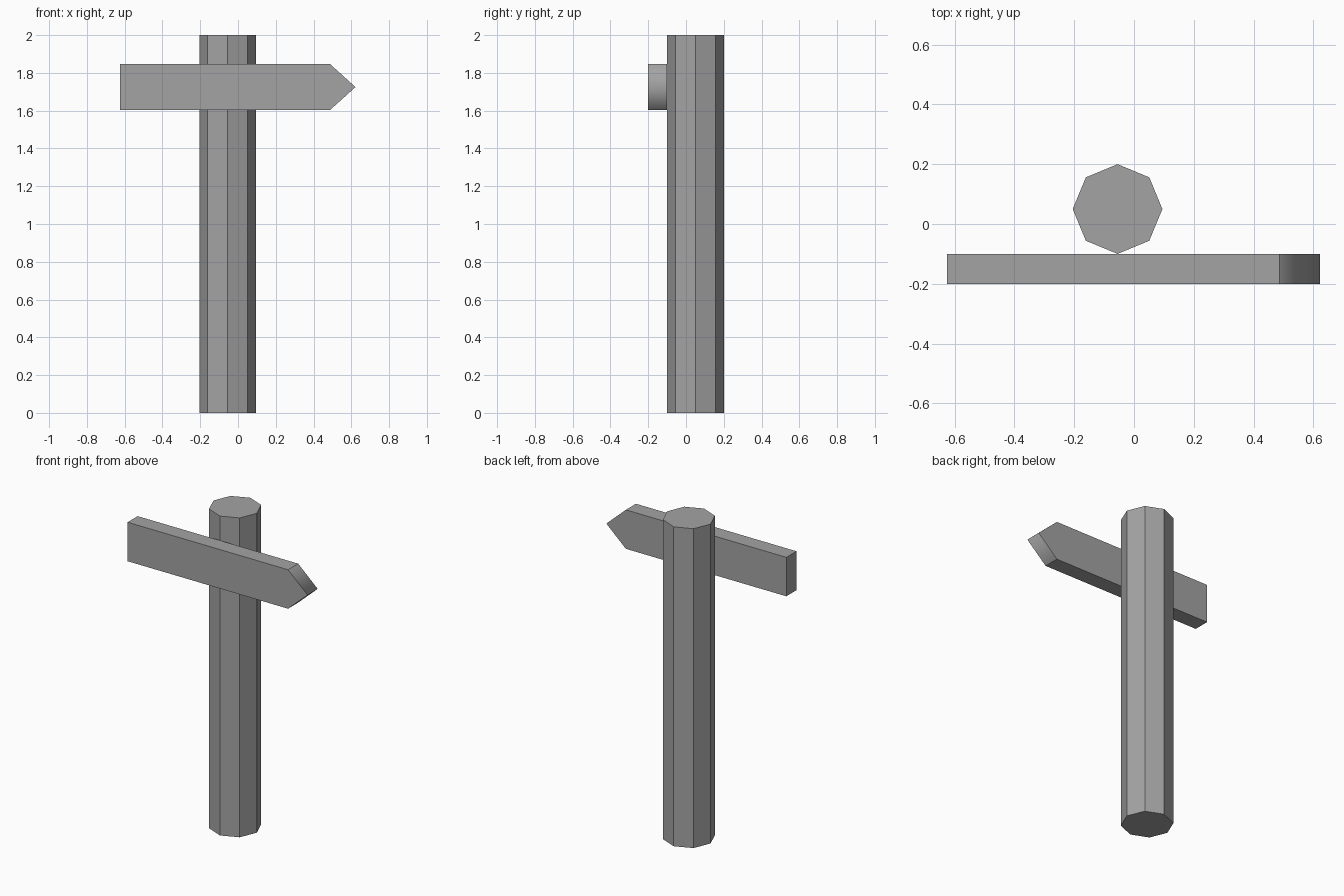
import bpy
import bmesh
from mathutils import Vector

cube = bpy.data.objects.get("Cube")
if cube:
    bpy.data.objects.remove(cube, do_unlink=True)

# One plain grey for the whole signpost
grey = bpy.data.materials.new("plain grey")
grey.use_nodes = True
colour = (0.37, 0.37, 0.37, 1)
grey.diffuse_color = colour
grey.node_tree.nodes["Principled BSDF"].inputs["Base Color"].default_value = colour

# Octagonal post, one corner facing the board
bpy.ops.mesh.primitive_cylinder_add(vertices=8, radius=0.15, depth=2,
                                    location=(-0.055, 0.05, 1))
post = bpy.context.object
post.name = "post"
post.data.materials.append(grey)

# Arrow board: pointed outline extruded backwards to touch the post
bottom, top, front, thickness = 1.603, 1.847, -0.2, 0.1
middle = (bottom + top) / 2
outline = [(-0.625, bottom), (0.487, bottom), (0.622, middle),
           (0.487, top), (-0.625, top)]
bm = bmesh.new()
face = bm.faces.new([bm.verts.new((x, front, z)) for x, z in outline])
result = bmesh.ops.extrude_face_region(bm, geom=[face])
back = [v for v in result["geom"] if isinstance(v, bmesh.types.BMVert)]
bmesh.ops.translate(bm, verts=back, vec=Vector((0, thickness, 0)))
bmesh.ops.recalc_face_normals(bm, faces=bm.faces)

# The two slanted tip faces shade softly into each other
for f in bm.faces:
    f.smooth = f.normal.x > 0.1
mesh = bpy.data.meshes.new("arrow_board")
bm.to_mesh(mesh)
bm.free()
mesh.materials.append(grey)
board = bpy.data.objects.new("arrow_board", mesh)
bpy.context.collection.objects.link(board)
